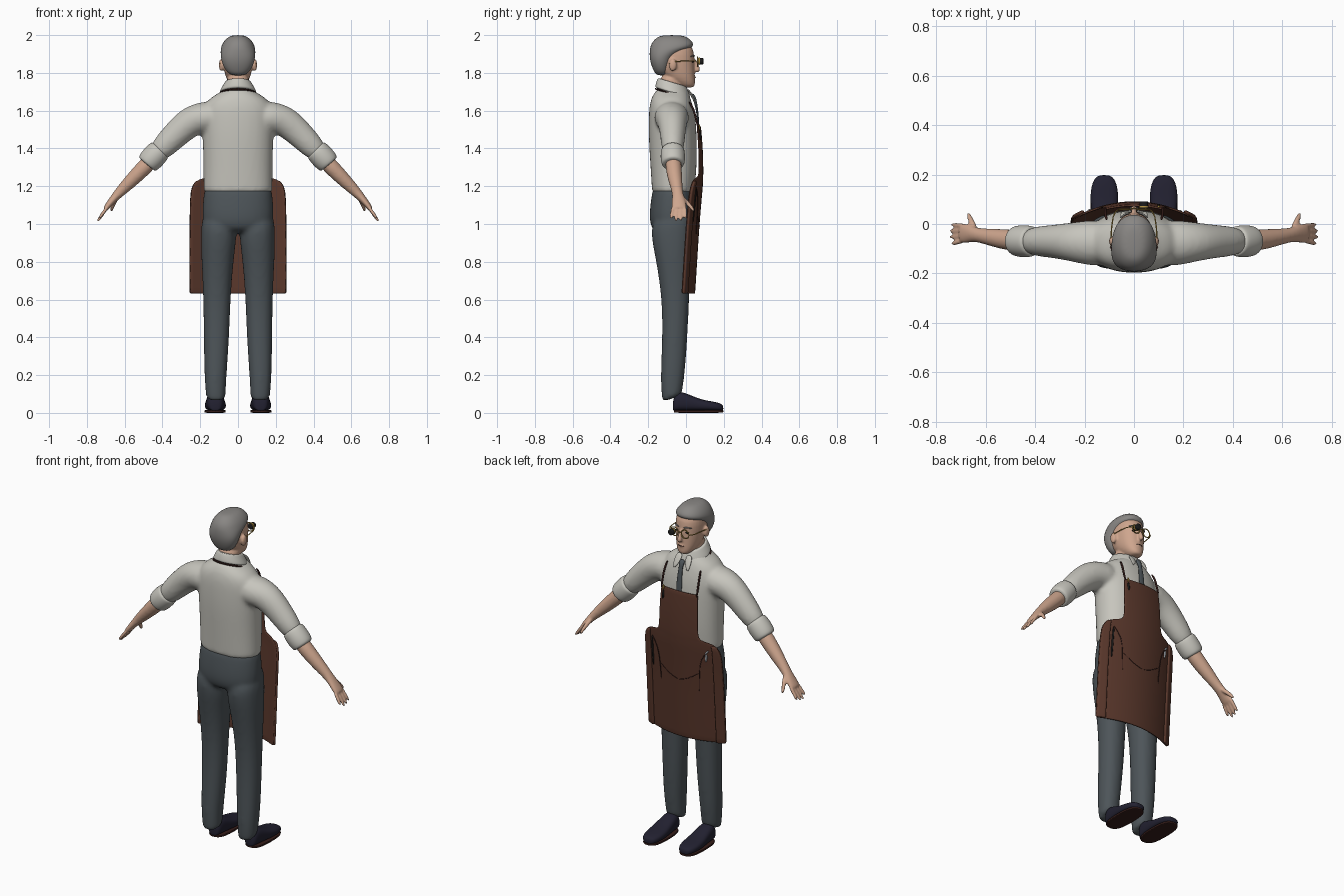
import bpy, bmesh, math
from mathutils import Vector, Matrix

if "Cube" in bpy.data.objects:
    bpy.data.objects.remove(bpy.data.objects["Cube"])
X, Y, Z = Vector((1, 0, 0)), Vector((0, 1, 0)), Vector((0, 0, 1))


def material(name, *rgb):
    m = bpy.data.materials.new(name)
    m.use_nodes = True
    m.diffuse_color = (*rgb, 1)
    m.node_tree.nodes["Principled BSDF"].inputs["Base Color"].default_value = (*rgb, 1)
    return m


SHIRT = material("off white cloth", .57, .56, .51)
PANTS = material("slate cloth", .075, .09, .1)
SKIN = material("skin", .62, .38, .27)
HAIR = material("grey hair", .25, .24, .23)
LEATHER = material("brown leather", .1, .038, .024)
SHOE = material("navy shoe leather", .016, .015, .03)
SOLE = material("dark red brown", .035, .012, .01)
GOLD = material("brass", .5, .32, .06)
BLACK = material("black", .012, .012, .012)
STEEL = material("steel", .35, .37, .4)


def finish(bm, name, mat, voxel=0, sub=2, thick=0):
    """Turn a bmesh into a smooth object, optionally fused by remeshing."""
    bmesh.ops.recalc_face_normals(bm, faces=bm.faces)
    for f in bm.faces:
        f.smooth = True
    me = bpy.data.meshes.new(name)
    bm.to_mesh(me)
    bm.free()
    me.materials.append(mat)
    ob = bpy.data.objects.new(name, me)
    bpy.context.collection.objects.link(ob)
    if thick:
        s = ob.modifiers.new("thickness", "SOLIDIFY")
        s.thickness, s.offset = thick, 0
    if sub:
        ob.modifiers.new("round", "SUBSURF").levels = sub
        ob.modifiers["round"].render_levels = sub
    if voxel:
        r = ob.modifiers.new("fuse", "REMESH")
        r.mode, r.voxel_size, r.use_smooth_shade = "VOXEL", voxel, True
        s = ob.modifiers.new("soften", "SMOOTH")
        s.factor, s.iterations = .5, 5
    return ob


def loft(bm, rings, n=16, power=.9):
    """Skin closed rings given as (centre, u axis, v axis)."""
    def bend(t):
        return math.copysign(abs(t) ** power, t)
    loops = []
    for c, u, v in rings:
        angles = [math.tau * i / n for i in range(n)]
        loops.append([bm.verts.new(c + u * bend(math.cos(a)) + v * bend(math.sin(a))) for a in angles])
    for a, b in zip(loops, loops[1:]):
        for i in range(n):
            bm.faces.new((a[i], a[(i + 1) % n], b[(i + 1) % n], b[i]))
    bm.faces.new(loops[0])
    bm.faces.new(loops[-1])


def body(bm, rows, slope=0, s=1, power=.9):
    """Stacked level rings: z, back y, front y, and x range."""
    rings = []
    for z, y0, y1, *xs in rows:
        x0, x1 = (-xs[0], xs[0]) if len(xs) == 1 else xs
        c = Vector((s * (x0 + x1) / 2, (y0 + y1) / 2, z))
        rings.append((c, X * (x1 - x0) / 2, Vector((0, 1, slope)) * (y1 - y0) / 2))
    loft(bm, rings, power=power)


def limb(bm, path, s=1, up=Y, n=12):
    """Tube along points x, y, z with radius along up and across it."""
    pts = [Vector((s * p[0], p[1], p[2])) for p in path]
    rings = []
    for i, p in enumerate(path):
        t = (pts[min(i + 1, len(pts) - 1)] - pts[max(i - 1, 0)]).normalized()
        u = (up - t * t.dot(up)).normalized()
        rings.append((pts[i], u * p[3], t.cross(u) * p[-1]))
    loft(bm, rings, n, 1)


def ball(bm, centre, size):
    bmesh.ops.create_uvsphere(bm, u_segments=16, v_segments=10, radius=1,
                              matrix=Matrix.Translation(centre) @ Matrix.Diagonal((*size, 1)))


def rod(name, pts, r, mat, s=1, up=Y):
    bm = bmesh.new()
    limb(bm, [(*p, r) for p in pts], s, up, 8)
    return finish(bm, name, mat, sub=1)


# Shirt with sleeves, fused into one skin
bm = bmesh.new()
body(bm, [(1.16, -.18, .045, .184), (1.17, -.182, .046, .186), (1.3, -.19, .06, .187), (1.45, -.2, .06, .19),
          (1.55, -.2, .055, .195), (1.62, -.197, .04, .19), (1.67, -.185, .025, .15), (1.7, -.165, .01, .09),
          (1.72, -.15, 0, .07)])
for s in (1, -1):
    limb(bm, [(.1, -.08, 1.565, .1, .09), (.19, -.075, 1.565, .095, .088), (.26, -.072, 1.54, .08, .085),
              (.34, -.07, 1.465, .068, .074), (.45, -.07, 1.35, .057, .06)], s)
finish(bm, "shirt", SHIRT, .012)

# Trousers: pelvis and two legs
bm = bmesh.new()
body(bm, [(1.21, -.17, .035, .175), (1.17, -.182, .045, .185), (1.05, -.198, .05, .195),
          (.98, -.19, .04, .185), (.95, -.15, .02, .14)])
for s in (1, -1):
    body(bm, [(1.08, -.19, .045, .02, .19), (.95, -.183, .04, .002, .198), (.85, -.162, .032, .018, .197),
              (.63, -.127, .02, .038, .185), (.4, -.127, .01, .045, .182), (.2, -.137, -.003, .06, .18),
              (.09, -.128, -.02, .065, .17), (.075, -.126, -.022, .065, .169)], .35, s)
finish(bm, "trousers", PANTS, .012)

for s, side in ((1, "left"), (-1, "right")):
    # Rolled cuff
    bm = bmesh.new()
    limb(bm, [(.41, -.07, 1.395, .055), (.415, -.07, 1.39, .064), (.45, -.07, 1.352, .067),
              (.48, -.068, 1.32, .062), (.484, -.068, 1.315, .05)], s, n=16)
    finish(bm, side + "_cuff", SHIRT)
    # Forearm, palm and fingers
    bm = bmesh.new()
    limb(bm, [(.43, -.07, 1.37, .045), (.5, -.066, 1.295, .045), (.57, -.055, 1.225, .038), (.63, -.045, 1.165, .028),
              (.66, -.04, 1.132, .036, .021), (.69, -.038, 1.095, .043, .017), (.705, -.036, 1.075, .04, .014)], s)
    for i in range(4):
        y = -.067 + .021 * i
        reach = (.8, 1, .95, .8)[i]
        limb(bm, [(.685, y, 1.1, .011), (.705 + .02 * reach, y * 1.15, 1.085 - .045 * reach, .0105),
                  (.703 + .045 * reach, y * 1.25 + .005, 1.08 - .07 * reach, .008)], s, n=8)
    limb(bm, [(.64, -.03, 1.145, .014), (.655, .005, 1.115, .014), (.667, .03, 1.085, .011),
              (.672, .045, 1.065, .008)], s, up=X, n=8)
    finish(bm, side + "_arm_and_hand", SKIN, .006, 1)
    # Shoe and sole, lofted from heel to toe
    bm = bmesh.new()
    rows = [(-.07, .05, .02), (-.06, .095, .04), (-.03, .11, .046), (.02, .09, .05), (.08, .065, .057),
            (.14, .055, .057), (.185, .045, .042), (.198, .032, .02)]
    loft(bm, [(Vector((s * .12, y, h / 2 + .008)), X * w, Z * (h / 2 - .002)) for y, h, w in rows], power=.75)
    finish(bm, side + "_shoe", SHOE)
    bm = bmesh.new()
    body(bm, [(0, -.065, .198, .066, .176), (.003, -.067, .2, .064, .178),
              (.013, -.067, .2, .064, .178), (.016, -.065, .198, .066, .176)], s=s, power=.7)
    finish(bm, side + "_sole", SOLE)

# Head with neck, nose, chin and ears
bm = bmesh.new()
body(bm, [(1.66, -.14, -.01, .06), (1.74, -.135, -.02, .06), (1.8, -.14, -.02, .06)])
body(bm, [(1.72, -.025, .042, .025), (1.738, -.055, .05, .046), (1.775, -.11, .048, .066), (1.82, -.155, .047, .077),
          (1.87, -.165, .046, .082), (1.92, -.165, .044, .082), (1.96, -.15, .02, .065), (1.98, -.11, -.02, .03)])
limb(bm, [(0, .038, 1.88, .008), (0, .053, 1.85, .01), (0, .066, 1.818, .015), (0, .055, 1.803, .013)], up=X)
limb(bm, [(-.022, .035, 1.776, .009), (0, .046, 1.778, .011), (.022, .035, 1.776, .009)], up=Z)
for s in (1, -1):
    ball(bm, (s * .088, -.07, 1.842), (.014, .022, .034))
finish(bm, "head", SKIN, .006, 1)

bm = bmesh.new()
body(bm, [(1.785, -.155, -.09, .035), (1.81, -.172, -.09, .066), (1.85, -.188, -.075, .086),
          (1.885, -.194, -.06, .093), (1.915, -.194, -.01, .094), (1.935, -.192, .04, .092),
          (1.96, -.183, .042, .082), (1.985, -.16, .015, .06), (2.0, -.13, -.02, .032)])
finish(bm, "hair", HAIR)
rod("mouth", [(-.025, .043, 1.777), (0, .056, 1.778), (.025, .043, 1.777)], .002, SOLE, up=Z)
for s, side in ((1, "left"), (-1, "right")):
    bm = bmesh.new()
    ball(bm, (s * .033, .036, 1.86), (.011, .006, .006))
    finish(bm, side + "_eye", BLACK, sub=0)
    rod(side + "_brow", [(.014, .047, 1.888), (.035, .042, 1.893), (.058, .022, 1.886)], .004, HAIR, s, Z)
    # Spectacles
    bpy.ops.mesh.primitive_torus_add(location=(s * .036, .06, 1.86), rotation=(math.pi / 2, 0, 0),
                                     major_radius=.025, minor_radius=.003, major_segments=24, minor_segments=6)
    ob = bpy.context.object
    ob.name = side + "_spectacle_rim"
    ob.data.materials.append(GOLD)
    bpy.ops.object.shade_smooth()
    rod(side + "_spectacle_arm", [(.06, .06, 1.862), (.088, .045, 1.863), (.094, -.07, 1.863), (.094, -.09, 1.845)],
        .003, GOLD, s, Z)
rod("spectacle_bridge", [(-.013, .06, 1.864), (0, .066, 1.868), (.013, .06, 1.864)], .003, GOLD, up=Z)
rod("magnifier", [(.04, .058, 1.862), (.04, .06, 1.862), (.04, .09, 1.862), (.04, .092, 1.862)], .019, BLACK, up=Z)
rod("magnifier_band", [(.04, .066, 1.862), (.04, .067, 1.862), (.04, .073, 1.862), (.04, .074, 1.862)],
    .021, GOLD, up=Z)

# Collar with neck strap, collar points and tie
for name, mat, rows in (("collar", SHIRT, [(1.69, -.163, .025, .1), (1.7, -.166, .026, .1), (1.735, -.157, .012, .08),
                                           (1.75, -.15, .004, .071), (1.751, -.145, 0, .067)]),
                        ("neck_strap", SOLE, [(1.682, -.162, .02, .098), (1.686, -.167, .022, .102),
                                              (1.691, -.167, .022, .102), (1.694, -.162, .02, .098)])):
    bm = bmesh.new()
    body(bm, rows, -.3, power=1)
    finish(bm, name, mat)
for s, side in ((1, "left"), (-1, "right")):
    bm = bmesh.new()
    limb(bm, [(.03, .008, 1.715, .02, .006), (.036, .035, 1.675, .022, .006), (.046, .05, 1.635, .006, .004)], s, X)
    finish(bm, side + "_collar_point", SHIRT)
bm = bmesh.new()
limb(bm, [(0, .03, 1.69, .016, .009), (0, .043, 1.668, .017, .011), (0, .05, 1.645, .011, .008),
          (0, .06, 1.6, .017, .006), (0, .07, 1.48, .022, .004)], up=X)
finish(bm, "tie", PANTS)

# Apron: sheets that follow one curved surface
PROFILE = [(.6, .042), (.8, .055), (1, .067), (1.2, .085), (1.35, .09), (1.5, .076), (1.6, .068)]


def front(x, z):
    for (a, p), (b, q) in zip(PROFILE, PROFILE[1:]):
        if z <= b:
            return p + (q - p) * (z - a) / (b - a) - 1.05 * x * x
    return PROFILE[-1][1]


def sheet(name, rows, off, thick, n=14, mat=LEATHER):
    bm = bmesh.new()
    grid = []
    for z, x0, x1 in rows:
        xs = [x0 + (x1 - x0) * i / n for i in range(n + 1)]
        grid.append([bm.verts.new((x, front(x, z) + off, z)) for x in xs])
    for a, b in zip(grid, grid[1:]):
        for i in range(n):
            bm.faces.new((a[i], a[i + 1], b[i + 1], b[i]))
    finish(bm, name, mat, sub=1, thick=thick)


outline = [(.632, .255), (.64, .256), (.8, .256), (1, .256), (1.15, .254), (1.2, .245), (1.23, .22), (1.242, .19),
           (1.25, .14), (1.28, .128), (1.4, .128), (1.51, .122), (1.518, .12)]
sheet("apron", [(z, -w, w) for z, w in outline], 0, .009)
for s, side in ((1, "left"), (-1, "right")):
    sheet(side + "_apron_border", [(z, s * min(.206, w - .02), s * w) for z, w in outline[:7]], .008, .016, 4)

    def on_apron(*pairs):
        return [(x, front(x, z) + .006, z) for x, z in pairs]
    rod(side + "_pocket_seam", on_apron((.19, 1.2), (.14, 1.14), (.13, 1.05), (.125, .93)), .0025, SOLE, s)
    rod(side + "_pocket_edge", on_apron((.13, 1.05), (.06, 1.0), (0, .985)), .0025, SOLE, s)
    rod(side + "_apron_strap", [(.117, .068, 1.5), (.117, .052, 1.56), (.116, .04, 1.61), (.11, .015, 1.65)],
        .006, SOLE, s)

# Tools in the pockets
rod("pen", on_apron((.1, 1.44), (.1, 1.5)), .007, BLACK)
rod("pen_cap", on_apron((.1, 1.495), (.1, 1.53)), .006, GOLD)
rod("long_tool", on_apron((.19, 1.0), (.19, 1.1), (.188, 1.2)), .006, BLACK)
rod("snips_blade", on_apron((.17, 1.12), (.175, 1.18)), .008, STEEL, -1)
rod("snips_handle", on_apron((.165, 1.17), (.19, 1.2)), .006, STEEL, -1)
